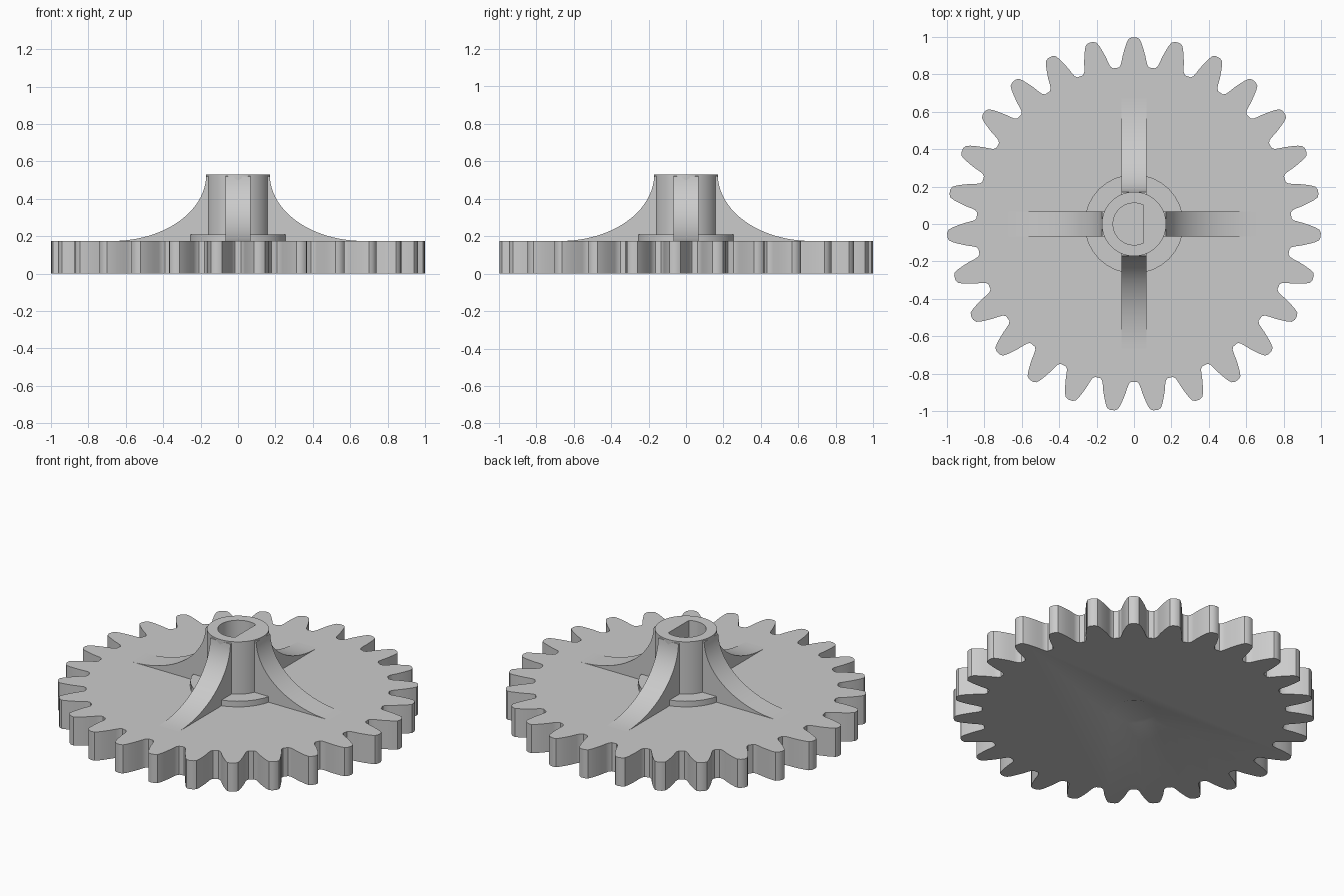
import bpy, bmesh, math
from mathutils import Matrix

if "Cube" in bpy.data.objects:
    bpy.data.objects.remove(bpy.data.objects["Cube"], do_unlink=True)

GREY = bpy.data.materials.new("light grey")
GREY.use_nodes = True
GREY.diffuse_color = (0.6, 0.6, 0.6, 1)
GREY.node_tree.nodes["Principled BSDF"].inputs["Base Color"].default_value = (0.6, 0.6, 0.6, 1)

PLATE_TOP, HUB_TOP = 0.175, 0.53
HUB_R, BORE_R = 0.172, 0.112


def prism(name, outline, direction, turns=(0,)):
    """Extrude a closed 3D outline along direction, once per turn about z."""
    bm = bmesh.new()
    for turn in turns:
        rot = Matrix.Rotation(turn, 3, "Z")
        face = bm.faces.new([bm.verts.new(rot @ Matrix.Identity(3) @ Vec(p)) for p in outline])
        new = bmesh.ops.extrude_face_region(bm, geom=[face])["geom"]
        verts = [v for v in new if isinstance(v, bmesh.types.BMVert)]
        bmesh.ops.translate(bm, vec=rot @ Vec(direction), verts=verts)
    bmesh.ops.recalc_face_normals(bm, faces=bm.faces)
    mesh = bpy.data.meshes.new(name)
    bm.to_mesh(mesh)
    bm.free()
    obj = bpy.data.objects.new(name, mesh)
    bpy.context.collection.objects.link(obj)
    mesh.materials.append(GREY)
    return obj


def Vec(p):
    return Matrix.Translation(p).to_translation()


def ring(radius, z, count, start=0.0, sweep=2 * math.pi, closed=False):
    steps = count - 1 if closed else count
    return [(radius * math.cos(start + sweep * i / steps),
             radius * math.sin(start + sweep * i / steps), z) for i in range(count)]


def cut(target, cutter):
    mod = target.modifiers.new("cut", "BOOLEAN")
    mod.operation, mod.solver, mod.object = "DIFFERENCE", "EXACT", cutter
    bpy.context.view_layer.objects.active = target
    bpy.ops.object.modifier_apply(modifier=mod.name)
    bpy.data.objects.remove(cutter, do_unlink=True)


def smooth(obj):
    bpy.ops.object.select_all(action="DESELECT")
    obj.select_set(True)
    bpy.context.view_layer.objects.active = obj
    bpy.ops.object.shade_smooth_by_angle(angle=math.radians(30))


# Toothed plate: half a tooth as (radius, half width), mirrored and repeated
TEETH = 27
flank = [(0.842, 0.083), (0.853, 0.072), (0.875, 0.066), (0.905, 0.06),
         (0.94, 0.05), (0.97, 0.04), (0.992, 0.029)]
tooth = [(r, w) for r, w in flank] + [(1.0, 0.012)]
tooth += [(r, -w) for r, w in reversed(tooth)]
outline = []
for i in range(TEETH):
    mid = math.pi / 2 - 2 * math.pi * i / TEETH
    for r, w in tooth:
        a = mid + math.asin(w / r)
        outline.append((r * math.cos(a), r * math.sin(a) - 0.002, 0))
plate = prism("gear_plate", outline, (0, 0, PLATE_TOP))

# Shallow bevelled recess under the plate
bpy.ops.mesh.primitive_cone_add(vertices=48, radius1=0.164, radius2=0.122,
                                depth=0.016, location=(0, 0, 0.001))
cut(plate, bpy.context.object)
smooth(plate)

# Collar at the foot of the hub, open inside the hub wall
collar = prism("hub_collar", ring(0.265, PLATE_TOP - 0.02, 32), (0, 0, 0.055))
cut(collar, prism("collar_cutter", ring(0.14, 0.1, 48), (0, 0, 0.3)))
smooth(collar)

# Hub with a D-shaped bore
hub = prism("hub", ring(HUB_R, PLATE_TOP - 0.02, 64), (0, 0, HUB_TOP - PLATE_TOP + 0.02))
flat = math.acos(0.05 / BORE_R)
d_shape = ring(BORE_R, 0.1, 40, flat, 2 * (math.pi - flat), closed=True)
cut(hub, prism("bore_cutter", d_shape, (0, 0, 0.6)))
smooth(hub)

# Four curved ribs: concave quarter ellipse swept to the rib width
HALF, END = 0.068, 0.67
profile = [(0.145, -HALF, PLATE_TOP - 0.01), (0.145, -HALF, HUB_TOP - 0.005)]
for i in range(25):
    t = 0.03 + (math.pi / 2 - 0.03) * i / 24
    profile.append((END - (END - HUB_R + 0.002) * math.cos(t), -HALF,
                    HUB_TOP - (HUB_TOP - PLATE_TOP) * math.sin(t)))
profile.append((END, -HALF, PLATE_TOP - 0.01))
ribs = prism("hub_ribs", profile, (0, 2 * HALF, 0), [i * math.pi / 2 for i in range(4)])
smooth(ribs)
